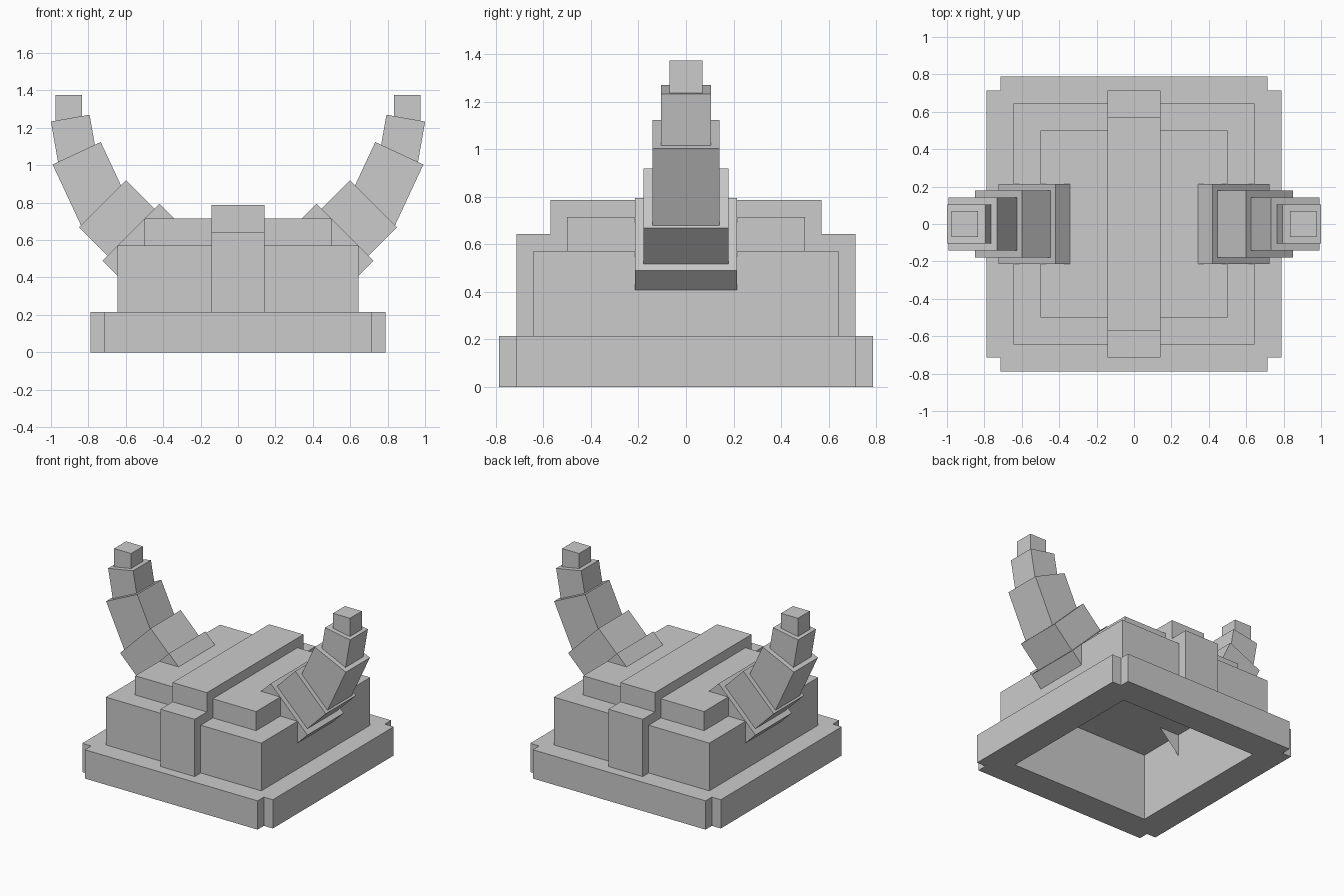
import bpy
import bmesh
from math import radians
from mathutils import Matrix, Vector

if "Cube" in bpy.data.objects:
    bpy.data.objects.remove(bpy.data.objects["Cube"], do_unlink=True)

grey = bpy.data.materials.new("plain_grey")
grey.use_nodes = True
grey.diffuse_color = (0.6, 0.6, 0.6, 1)
shader = next(n for n in grey.node_tree.nodes if n.type == "BSDF_PRINCIPLED")
shader.inputs["Base Color"].default_value = grey.diffuse_color


def finish(name, bm):
    bmesh.ops.recalc_face_normals(bm, faces=bm.faces)
    mesh = bpy.data.meshes.new(name)
    bm.to_mesh(mesh)
    bm.free()
    mesh.materials.append(grey)
    obj = bpy.data.objects.new(name, mesh)
    bpy.context.collection.objects.link(obj)
    return obj


def extrude(name, points, offset):
    """Extrude a closed outline of 3D points along an offset."""
    bm = bmesh.new()
    face = bm.faces.new([bm.verts.new(p) for p in points])
    out = bmesh.ops.extrude_face_region(bm, geom=[face])
    moved = [v for v in out["geom"] if isinstance(v, bmesh.types.BMVert)]
    bmesh.ops.translate(bm, verts=moved, vec=offset)
    if not any(len(f.verts) == len(points) and set(f.verts).isdisjoint(moved) for f in bm.faces):
        bm.faces.new([v for v in bm.verts if v not in moved])
    return finish(name, bm)


def block(name, half, low, high):
    square = [(-half, -half, low), (half, -half, low), (half, half, low), (-half, half, low)]
    return extrude(name, square, (0, 0, high - low))


def hollow(obj, cutter):
    mod = obj.modifiers.new("cavity", "BOOLEAN")
    mod.operation = "DIFFERENCE"
    mod.solver = "EXACT"
    mod.object = cutter
    bpy.context.view_layer.objects.active = obj
    bpy.ops.object.modifier_apply(modifier=mod.name)


# Brim with notched corners
W, N = 0.788, 0.714
corner = [(W, N), (N, N), (N, W)]
outline = []
for sx, sy in ((1, 1), (-1, 1), (-1, -1), (1, -1)):
    pts = [(sx * x, sy * y, 0) for x, y in corner]
    outline += pts if sx * sy > 0 else pts[::-1]
brim = extrude("brim", outline, (0, 0, 0.215))

# Hollow shell and the raised crown plate
shell = block("shell", 0.643, 0.215, 0.572)
crown = block("crown", 0.5, 0.572, 0.715)
cavity = block("cavity_cutter", 0.572, -0.2, 0.5)
hollow(brim, cavity)
hollow(shell, cavity)
bpy.data.objects.remove(cavity, do_unlink=True)

# Stepped ridge running front to back over the shell
half_ridge = [(0.61, 0.53), (0.61, 0.215), (0.714, 0.215), (0.714, 0.643), (0.57, 0.643), (0.57, 0.787)]
ridge_outline = half_ridge + [(-y, z) for y, z in reversed(half_ridge)]
extrude("ridge", [(-0.142, y, z) for y, z in ridge_outline], (0.284, 0, 0))

# Horns: centre of the outer end (x, z), half width, length, lean in degrees
segments = {
    "root": (0.5725, 0.6425, 0.215, 0.215, 45),
    "lower": (0.7245, 0.7945, 0.178, 0.215, 45),
    "middle": (0.8625, 1.064, 0.142, 0.36, 25),
    "upper": (0.897, 1.252, 0.105, 0.22, 10),
    "tip": (0.905, 1.375, 0.07, 0.142, 0),
}
for side, sign in (("left", 1), ("right", -1)):
    for part, (x, z, half, length, lean) in segments.items():
        bm = bmesh.new()
        bmesh.ops.create_cube(bm, size=1)
        inner_cap = [f for f in bm.faces if f.normal.z < -0.9]
        bmesh.ops.delete(bm, geom=inner_cap, context="FACES_ONLY")
        place = (Matrix.Translation((sign * x, 0, z))
                 @ Matrix.Rotation(radians(sign * lean), 4, "Y")
                 @ Matrix.Diagonal((2 * half, 2 * half, length, 1))
                 @ Matrix.Translation(Vector((0, 0, -0.5))))
        bmesh.ops.transform(bm, matrix=place, verts=bm.verts)
        finish(f"{side}_horn_{part}", bm)
